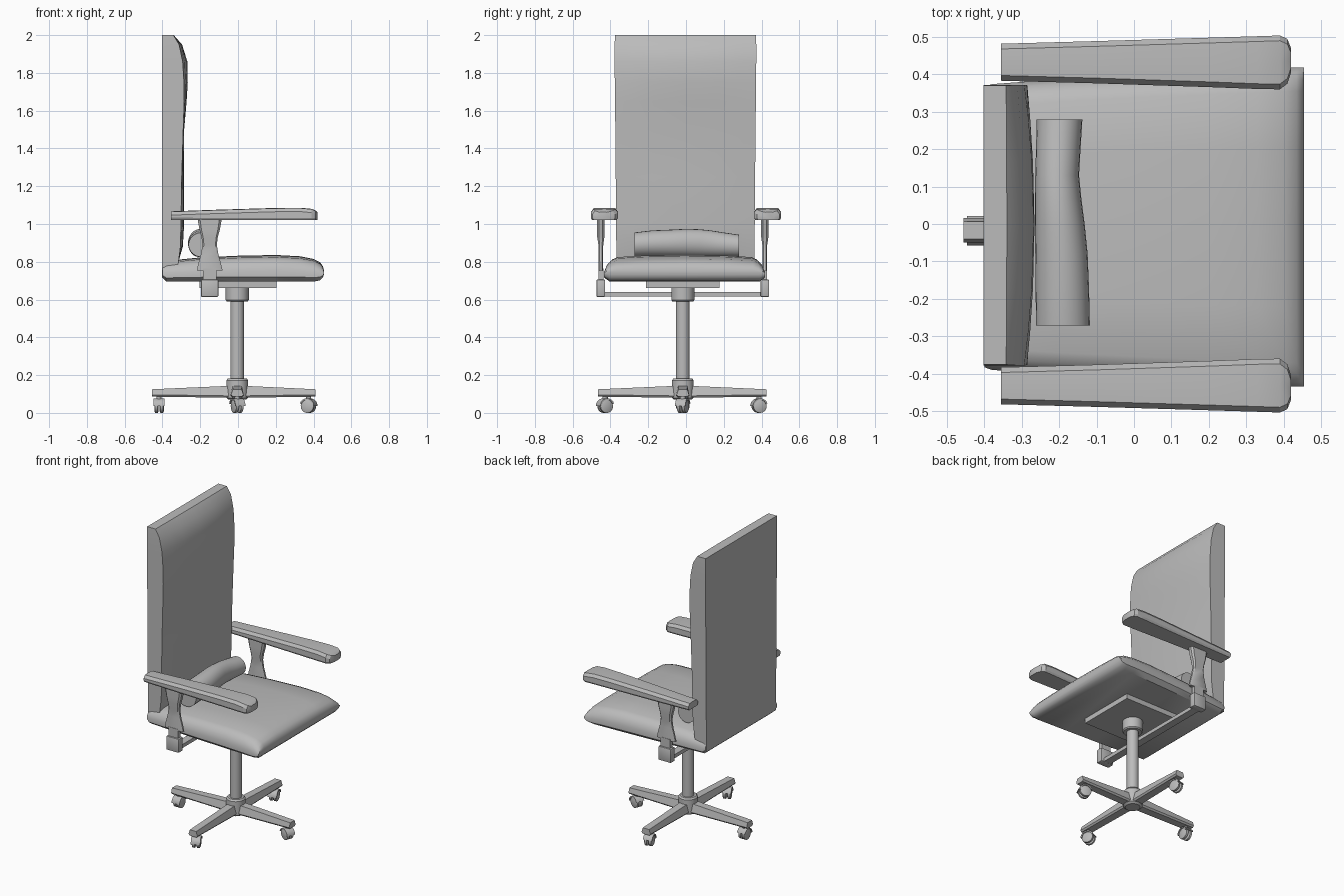
import bpy, bmesh, math
from mathutils import Vector

cube = bpy.data.objects.get("Cube")
if cube:
    bpy.data.objects.remove(cube, do_unlink=True)

grey = bpy.data.materials.new("mid_grey")
grey.use_nodes = True
COLOR = (0.5, 0.5, 0.5, 1)
grey.diffuse_color = COLOR
grey.node_tree.nodes["Principled BSDF"].inputs["Base Color"].default_value = COLOR
CY = -0.017  # centre line of the base


def finish(name, bm, angle=35):
    bmesh.ops.recalc_face_normals(bm, faces=bm.faces)
    mesh = bpy.data.meshes.new(name)
    bm.to_mesh(mesh)
    bm.free()
    ob = bpy.data.objects.new(name, mesh)
    bpy.context.collection.objects.link(ob)
    mesh.materials.append(grey)
    bpy.ops.object.select_all(action='DESELECT')
    ob.select_set(True)
    bpy.context.view_layer.objects.active = ob
    bpy.ops.object.shade_smooth_by_angle(angle=math.radians(angle))
    return ob


def loft(name, rings, angle=35):
    """Skin a row of closed rings and cap both ends."""
    bm = bmesh.new()
    rows = [[bm.verts.new(p) for p in ring] for ring in rings]
    n = len(rows[0])
    for a, b in zip(rows, rows[1:]):
        for i in range(n):
            j = (i + 1) % n
            bm.faces.new((a[i], a[j], b[j], b[i]))
    bm.faces.new(rows[0])
    bm.faces.new(rows[-1])
    return finish(name, bm, angle)


def box(name, center, size, bevel=0.0):
    bm = bmesh.new()
    bmesh.ops.create_cube(bm, size=1)
    for v in bm.verts:
        v.co = Vector([c + s * k for c, s, k in zip(center, size, v.co)])
    if bevel:
        bmesh.ops.bevel(bm, geom=bm.edges[:], offset=bevel, segments=2,
                        profile=0.5, affect='EDGES')
    return finish(name, bm)


def lathe(name, profile, center, axis=(0, 0, 1), sides=32):
    """Turn (radius, height) pairs about an axis through center."""
    turn = Vector((0, 0, 1)).rotation_difference(Vector(axis))
    rings = []
    for r, h in profile:
        rings.append([Vector(center) + turn @ Vector((
            r * math.cos(2 * math.pi * k / sides),
            r * math.sin(2 * math.pi * k / sides), h)) for k in range(sides)])
    return loft(name, rings)


# Seat: padded section that widens toward the front and rounds over there
section = [(0.93, 0), (1, 0.18), (1, 0.42), (0.97, 0.66), (0.92, 0.83),
           (0.85, 0.92), (0.5, 0.98), (0, 1)]
section = section + [(-u, v) for u, v in reversed(section[:-1])]
rings = []
for x, w, lo, hi in [(-0.40, 0.375, 0.715, 0.79), (-0.38, 0.382, 0.695, 0.805),
                     (-0.2, 0.395, 0.695, 0.823), (0.0, 0.407, 0.695, 0.832),
                     (0.2, 0.417, 0.695, 0.836), (0.33, 0.423, 0.695, 0.829),
                     (0.40, 0.426, 0.695, 0.815), (0.435, 0.427, 0.702, 0.797),
                     (0.45, 0.427, 0.717, 0.776), (0.455, 0.427, 0.735, 0.755)]:
    rings.append([(x, u * w - 0.008, lo + v * (hi - lo)) for u, v in section])
loft("seat", rings, 40)

# Backrest: flat behind, gently bowed in front
rings = []
for z, w, side, mid in [(0.715, 0.365, -0.33, -0.33), (0.80, 0.365, -0.315, -0.315),
                        (0.88, 0.366, -0.305, -0.292), (1.0, 0.367, -0.302, -0.285),
                        (1.25, 0.369, -0.298, -0.285), (1.5, 0.371, -0.29, -0.285),
                        (1.65, 0.373, -0.285, -0.272), (1.75, 0.374, -0.286, -0.266),
                        (1.86, 0.375, -0.293, -0.268), (1.95, 0.375, -0.312, -0.296),
                        (2.0, 0.373, -0.342, -0.340)]:
    front = [(side + (mid - side) * (1 - u * u), u * w - 0.003, z)
             for u in (1, 0.75, 0.45, 0, -0.45, -0.75, -1)]
    rings.append([(-0.403, -w - 0.003, z), (-0.403, w - 0.003, z)] + front)
loft("backrest", rings, 32)

# Lumbar roll with a soft, uneven shape
rings = []
for y, x0, x1, top in [(-0.272, -0.262, -0.118, 0.955), (-0.18, -0.263, -0.12, 0.966),
                       (-0.08, -0.264, -0.124, 0.97), (0.0, -0.265, -0.132, 0.974),
                       (0.07, -0.265, -0.141, 0.972), (0.13, -0.264, -0.147, 0.966),
                       (0.2, -0.262, -0.143, 0.955), (0.28, -0.26, -0.138, 0.943)]:
    rx, rz = (x1 - x0) / 2, (top - 0.825) / 2
    rings.append([(x0 + rx + rx * math.cos(2 * math.pi * k / 24), y,
                   0.825 + rz + rz * math.sin(2 * math.pi * k / 24))
                  for k in range(24)])
loft("lumbar_roll", rings)

for s, side in ((1, "left"), (-1, "right")):
    # Armrest pad, wider at the front, chamfered along the top
    rings = []
    for x, a, b, lo, hi in [(-0.355, 0.383, 0.482, 1.022, 1.067),
                            (-0.1, 0.376, 0.489, 1.02, 1.076),
                            (0.2, 0.366, 0.498, 1.02, 1.085),
                            (0.33, 0.361, 0.502, 1.02, 1.086),
                            (0.39, 0.36, 0.504, 1.02, 1.08),
                            (0.41, 0.375, 0.495, 1.02, 1.072),
                            (0.42, 0.405, 0.47, 1.022, 1.064)]:
        k = min(0.014, (b - a) / 5)
        rings.append([(x, s * y, z) for y, z in [
            (a + k / 2, lo), (a, lo + 0.012), (a, hi - 0.02), (a + k, hi - 0.002),
            ((a + b) / 2, hi), (b - k, hi - 0.002), (b, hi - 0.02),
            (b, lo + 0.012), (b - k / 2, lo)]])
    loft(side + "_armrest_pad", rings, 25)

    # Waisted upright and the socket that holds it
    y = s * 0.434 + CY
    rings = []
    for z, hx, hy in [(0.755, 0.068, 0.011), (0.79, 0.06, 0.011), (0.84, 0.046, 0.012),
                      (0.89, 0.038, 0.013), (0.93, 0.043, 0.019),
                      (0.97, 0.054, 0.02), (1.025, 0.064, 0.02)]:
        rings.append([(-0.15 + u * hx, y + v * hy, z) for u, v in
                      [(-1, -0.5), (-0.8, -1), (0.8, -1), (1, -0.5),
                       (1, 0.5), (0.8, 1), (-0.8, 1), (-1, 0.5)]])
    loft(side + "_arm_upright", rings)
    box(side + "_upright_foot", (-0.15, y, 0.73), (0.07, 0.026, 0.07))
    box(side + "_arm_socket", (-0.15, y, 0.66), (0.092, 0.046, 0.092), 0.006)

# Cross bar and mounting plate below the seat
box("arm_cross_bar", (-0.15, CY, 0.628), (0.05, 0.85, 0.024))
box("seat_plate", (0.0, CY, 0.68), (0.41, 0.39, 0.035))

# Gas column with its collars
lathe("top_collar", [(0.055, 0.59), (0.061, 0.597), (0.061, 0.665)], (-0.004, CY, 0))
lathe("column", [(0.036, 0.12), (0.036, 0.6)], (-0.004, CY, 0))
lathe("base_hub", [(0.045, 0.07), (0.058, 0.08), (0.058, 0.172), (0.05, 0.182)],
      (-0.004, CY, 0))

# Four star legs with casters
for name, angle, length, spin in [("front", 0, 0.415, 70), ("left", 90, 0.442, 15),
                                  ("back", 180, 0.452, 0), ("right", 270, 0.449, 25)]:
    t = math.radians(angle)
    along = Vector((math.cos(t), math.sin(t), 0))
    across = Vector((-math.sin(t), math.cos(t), 0))
    hub = Vector((-0.004, CY, 0))
    rings = []
    for d, w, lo, hi in [(0.02, 0.036, 0.08, 0.144), (length, 0.033, 0.086, 0.125)]:
        rings.append([hub + along * d + across * (w * u) + Vector((0, 0, z))
                      for u, z in [(-0.75, lo), (-1, lo + 0.01), (-0.7, hi),
                                   (0.7, hi), (1, lo + 0.01), (0.75, lo)]])
    loft(name + "_base_leg", rings, 20)

    # Caster: stem, twin wheels, hood over the top
    c = hub + along * (length - 0.038) + Vector((0, 0, 0.036))
    axle = Vector((math.cos(math.radians(spin)), math.sin(math.radians(spin)), 0))
    roll = Vector((-axle.y, axle.x, 0))
    lathe(name + "_caster_stem", [(0.014, 0.03), (0.014, 0.056)], c, sides=16)
    for k, part in ((-1, "inner"), (1, "outer")):
        lathe(f"{name}_{part}_caster_wheel",
              [(0.028, -0.011), (0.036, -0.007), (0.036, 0.007), (0.028, 0.011)],
              c + axle * (0.014 * k), axle, 24)
    rings = []
    for e in (-0.029, 0.029):
        arc = [math.radians(20 + 16 * i) for i in range(11)]
        rings.append([c + axle * e + roll * (r * math.cos(q)) + Vector((0, 0, r * math.sin(q)))
                      for r, qs in ((0.041, arc), (0.033, arc[::-1])) for q in qs])
    loft(name + "_caster_hood", rings)
